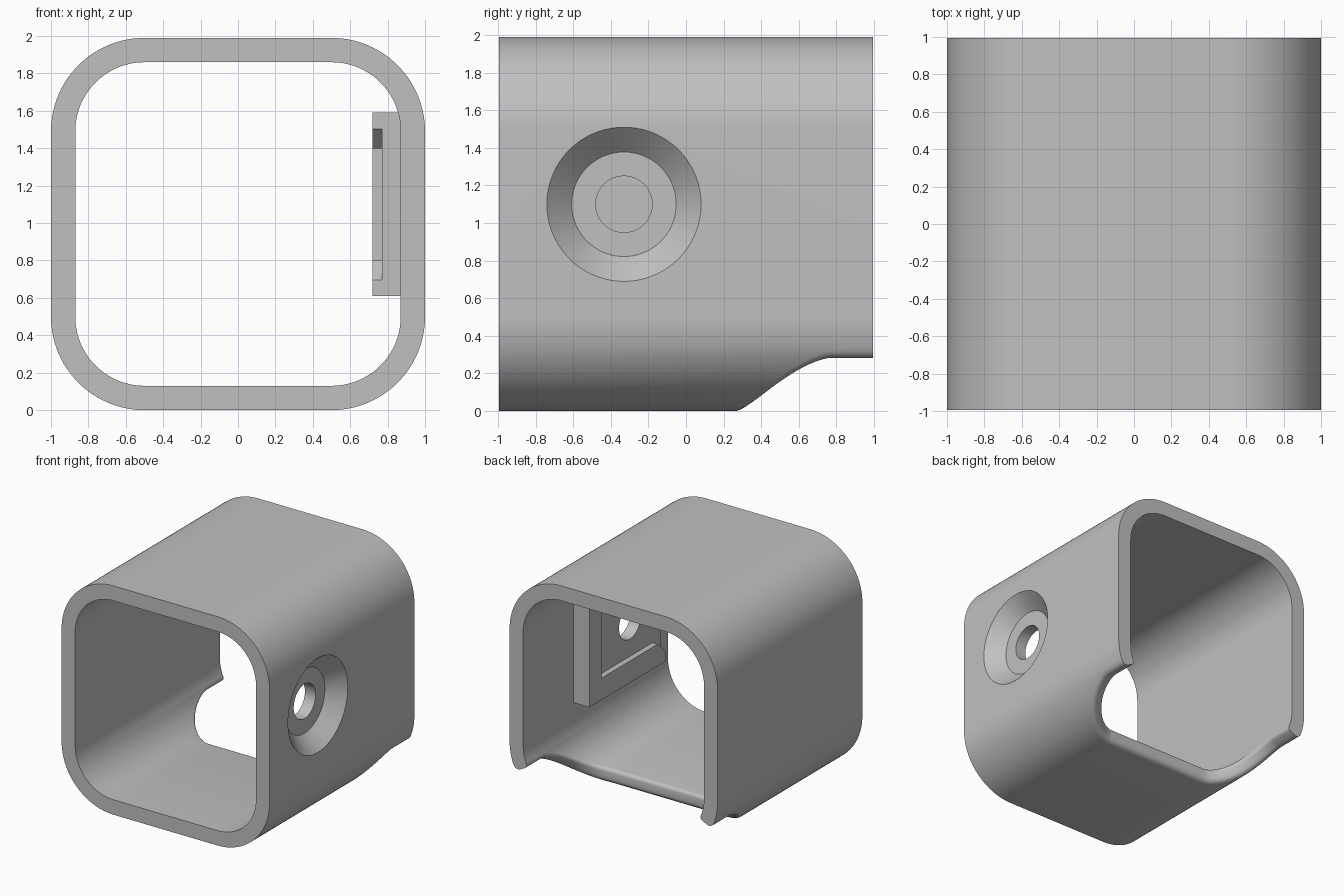
import bpy
import bmesh
from math import sin, cos, pi

old = bpy.data.objects.get("Cube")
if old:
    bpy.data.objects.remove(old, do_unlink=True)

# One plain grey for everything
grey = bpy.data.materials.new("plain grey")
grey.use_nodes = True
colour = (0.53, 0.53, 0.53, 1)
grey.diffuse_color = colour
grey.node_tree.nodes["Principled BSDF"].inputs["Base Color"].default_value = colour

# Sleeve dimensions
R_OUT, R_IN = 0.5, 0.37
R_MID = (R_OUT + R_IN) / 2
LOW, HIGH = 0.5, 1.49          # corner centre heights
FRONT, BACK = -0.995, 0.995
ROUND_OUT, ROUND_IN = 0.05, 0.03
STEPS = 28


def make_object(name, bm):
    bmesh.ops.recalc_face_normals(bm, faces=bm.faces)
    mesh = bpy.data.meshes.new(name)
    bm.to_mesh(mesh)
    bm.free()
    mesh.materials.append(grey)
    obj = bpy.data.objects.new(name, mesh)
    bpy.context.collection.objects.link(obj)
    return obj


def apply_modifier(obj, kind, **settings):
    bpy.context.view_layer.objects.active = obj
    mod = obj.modifiers.new(kind.lower(), kind)
    for key, value in settings.items():
        setattr(mod, key, value)
    bpy.ops.object.modifier_apply(modifier=mod.name)


def boolean(obj, other, operation):
    other.hide_render = True
    apply_modifier(obj, 'BOOLEAN', object=other, operation=operation, solver='EXACT')
    bpy.data.objects.remove(other, do_unlink=True)


def prism(name, outline, x0, x1):
    """Extrude a (y, z) outline along x."""
    bm = bmesh.new()
    face = bm.faces.new([bm.verts.new((x0, y, z)) for y, z in outline])
    out = bmesh.ops.extrude_face_region(bm, geom=[face])
    moved = [g for g in out["geom"] if isinstance(g, bmesh.types.BMVert)]
    bmesh.ops.translate(bm, verts=moved, vec=(x1 - x0, 0, 0))
    return make_object(name, bm)


def turned(name, profile, y, z, sides=72):
    """Revolve an (x, radius) profile about an axis along x."""
    bm = bmesh.new()
    rings = [[bm.verts.new((x, y + r * cos(2 * pi * i / sides), z + r * sin(2 * pi * i / sides)))
              for i in range(sides)] for x, r in profile]
    for a, b in zip(rings, rings[1:]):
        for i in range(sides):
            j = (i + 1) % sides
            bm.faces.new((a[i], a[j], b[j], b[i]))
    bm.faces.new(rings[0])
    bm.faces.new(rings[-1])
    return make_object(name, bm)


def rim_path(grow):
    """Half of the back rim as (centre x, centre z, angle, y); grow widens the notch."""
    reach, depth, power = 0.47 + grow, 0.46 + grow, 2 / 1.55
    path = [(0, LOW, 0, 0.77 - depth)]
    for i in range(STEPS + 1):
        t = pi / 2 * i / STEPS
        c = max(cos(t), 0)
        path.append((0.5, LOW, reach * sin(t) ** power / R_MID, 0.77 - depth * c ** power))
    end = reach / R_MID
    path += [(0.5, LOW, end + (pi / 2 - end) * i / 8, BACK) for i in range(9)]
    path += [(0.5, HIGH, pi / 2 + pi / 2 * i / STEPS, BACK) for i in range(STEPS + 1)]
    path.append((0, HIGH, pi, BACK))
    return path


# Sleeve: right half with a rounded notch rim, then mirrored
bm = bmesh.new()


def ring(path, radius, y=None):
    return [bm.verts.new((cx + radius * sin(a), py if y is None else y, cz - radius * cos(a)))
            for cx, cz, a, py in path]


layers = []
for i in range(7):
    t = pi / 2 * i / 6
    layers.append((ROUND_OUT * (1 - sin(t)), R_OUT - ROUND_OUT * (1 - cos(t))))
for i in range(5):
    t = pi / 2 * i / 4
    layers.append((ROUND_IN * (1 - cos(t)), R_IN + ROUND_IN * (1 - sin(t))))
rims = [ring(rim_path(grow), radius) for grow, radius in layers]
for a, b in zip(rims, rims[1:]):
    for i in range(len(a) - 1):
        bm.faces.new((a[i], a[i + 1], b[i + 1], b[i]))

corner = STEPS + 2             # rim point where the notch meets the back
fronts = []
for rim, (grow, radius) in ((rims[0], layers[0]), (rims[-1], layers[-1])):
    path = rim_path(grow)
    del path[corner]
    front = ring(path, radius, FRONT)
    fronts.append(front)
    for i in range(len(front) - 1):
        first = i if i < corner else i + 1
        edge = rim[first:(i + 2 if i + 1 < corner else i + 3)]
        bm.faces.new(edge + [front[i + 1], front[i]])
outer, inner = fronts
for i in range(len(outer) - 1):
    bm.faces.new((outer[i], outer[i + 1], inner[i + 1], inner[i]))
sleeve = make_object("sleeve", bm)
apply_modifier(sleeve, 'MIRROR', use_clip=True, merge_threshold=0.0005)

# Inner mounting pad with a shallow pocket that flares at its front end
pad = prism("mounting_pad", [(-0.75, 0.61), (0.3, 0.61), (0.3, 1.59), (-0.75, 1.59)], 0.72, 0.93)
pocket = prism("pocket_cutter", [(0.13, 0.8), (0.13, 1.4), (-0.64, 1.4), (-0.8, 1.55),
                                 (-0.8, 0.65), (-0.64, 0.8)], 0.6, 0.77)
boolean(pad, pocket, 'DIFFERENCE')
boolean(sleeve, pad, 'UNION')

# Countersunk screw hole through wall and pad
hole = turned("hole_cutter", [(1.05, 0.462), (0.872, 0.278), (0.872, 0.15), (0.6, 0.15)], -0.33, 1.1)
boolean(sleeve, hole, 'DIFFERENCE')

# Smooth rounded surfaces, crisp edges
bpy.ops.object.select_all(action='DESELECT')
sleeve.select_set(True)
bpy.context.view_layer.objects.active = sleeve
bpy.ops.object.shade_smooth_by_angle(angle=pi / 6)
